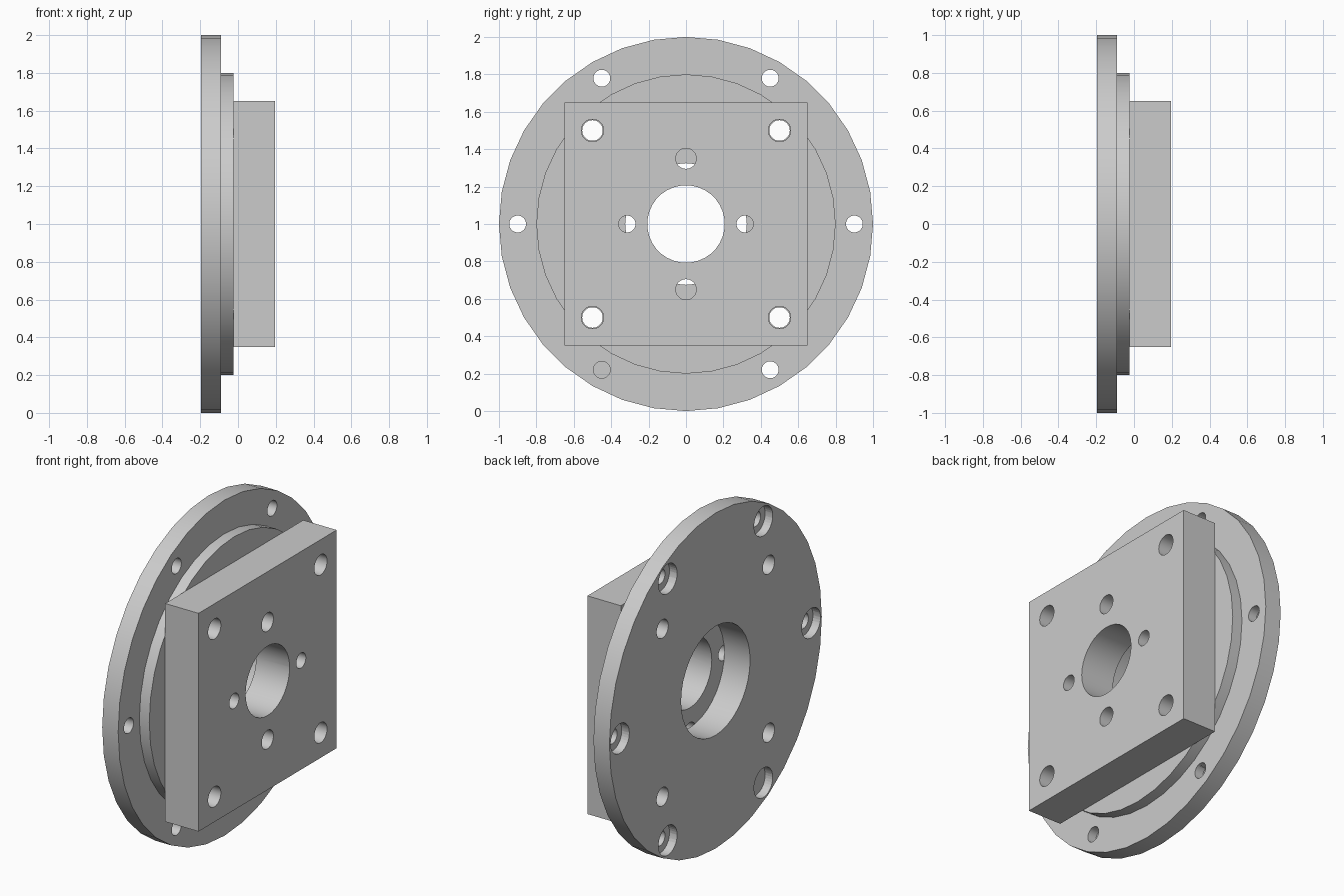
import bpy
import bmesh
from math import cos, sin, pi, radians
from mathutils import Matrix

cube = bpy.data.objects.get("Cube")
if cube:
    bpy.data.objects.remove(cube, do_unlink=True)

grey = bpy.data.materials.new("machined_grey")
grey.use_nodes = True
colour = (0.6, 0.6, 0.6, 1)
grey.diffuse_color = colour
grey.node_tree.nodes["Principled BSDF"].inputs["Base Color"].default_value = colour

# Stations along the main axis
BACK, SHOULDER, SEAT, FACE = -0.195, -0.09, -0.025, 0.195
MID = 1.0
SIDES = 36


def finish(bm, name):
    bmesh.ops.recalc_face_normals(bm, faces=bm.faces)
    mesh = bpy.data.meshes.new(name)
    bm.to_mesh(mesh)
    bm.free()
    mesh.materials.append(grey)
    obj = bpy.data.objects.new(name, mesh)
    bpy.context.collection.objects.link(obj)
    return obj


def lathe(name, profile):
    """Revolve a closed (x, radius) profile about the main axis."""
    bm = bmesh.new()
    rings = []
    for i in range(SIDES):
        a = 2 * pi * i / SIDES
        rings.append([bm.verts.new((x, r * cos(a), MID + r * sin(a))) for x, r in profile])
    n = len(profile)
    for i in range(SIDES):
        p, q = rings[i], rings[(i + 1) % SIDES]
        for j in range(n):
            k = (j + 1) % n
            bm.faces.new((p[j], p[k], q[k], q[j]))
    return finish(bm, name)


def drill(obj, holes):
    """Cut round holes (y, z offset, radius, x start, x end)."""
    bm = bmesh.new()
    for y, z, r, x0, x1 in holes:
        place = Matrix.Translation(((x0 + x1) / 2, y, MID + z)) @ Matrix.Rotation(pi / 2, 4, 'Y')
        bmesh.ops.create_cone(bm, cap_ends=True, segments=SIDES, radius1=r, radius2=r,
                              depth=x1 - x0, matrix=place)
    cutter = finish(bm, "hole_cutter")
    cutter.hide_render = True
    mod = obj.modifiers.new("holes", 'BOOLEAN')
    mod.operation = 'DIFFERENCE'
    mod.solver = 'EXACT'
    mod.object = cutter
    bpy.ops.object.select_all(action='DESELECT')
    bpy.context.view_layer.objects.active = obj
    obj.select_set(True)
    bpy.ops.object.modifier_apply(modifier=mod.name)
    bpy.data.objects.remove(cutter, do_unlink=True)
    bpy.ops.object.shade_smooth_by_angle(angle=radians(30))


corners = [(y, z) for y in (-0.5, 0.5) for z in (-0.5, 0.5)]

# Round flange with raised shoulder and wide rear bore
flange = lathe("flange", [(BACK, 0.325), (BACK, 1.0), (SHOULDER, 1.0),
                          (SHOULDER, 0.8), (SEAT, 0.8), (SEAT, 0.325)])
rim = [(0.9 * cos(i * pi / 3), 0.9 * sin(i * pi / 3)) for i in range(6)]
drill(flange, [(y, z, 0.055, -0.3, 0.1) for y, z in corners]
      + [(y, z, 0.045, -0.22, 0.1) for y, z in rim])
# Screw head recesses on the rear of the rim
drill(flange, [(y, z, 0.088, -0.3, BACK + 0.05) for y, z in rim])

# Square mounting block with centre hole, corner holes and inner holes
bm = bmesh.new()
size = Matrix.Diagonal((FACE - SEAT, 1.3, 1.3, 1))
bmesh.ops.create_cube(bm, size=1, matrix=Matrix.Translation(((FACE + SEAT) / 2, 0, MID)) @ size)
block = finish(bm, "mounting_block")
drill(block, [(0, 0, 0.207, -0.3, 0.3)]
      + [(y, z, 0.06, -0.3, 0.3) for y, z in corners]
      + [(0, s * 0.35, 0.055, -0.3, 0.3) for s in (-1, 1)]
      + [(s * 0.315, 0, 0.045, -0.3, 0.3) for s in (-1, 1)])
